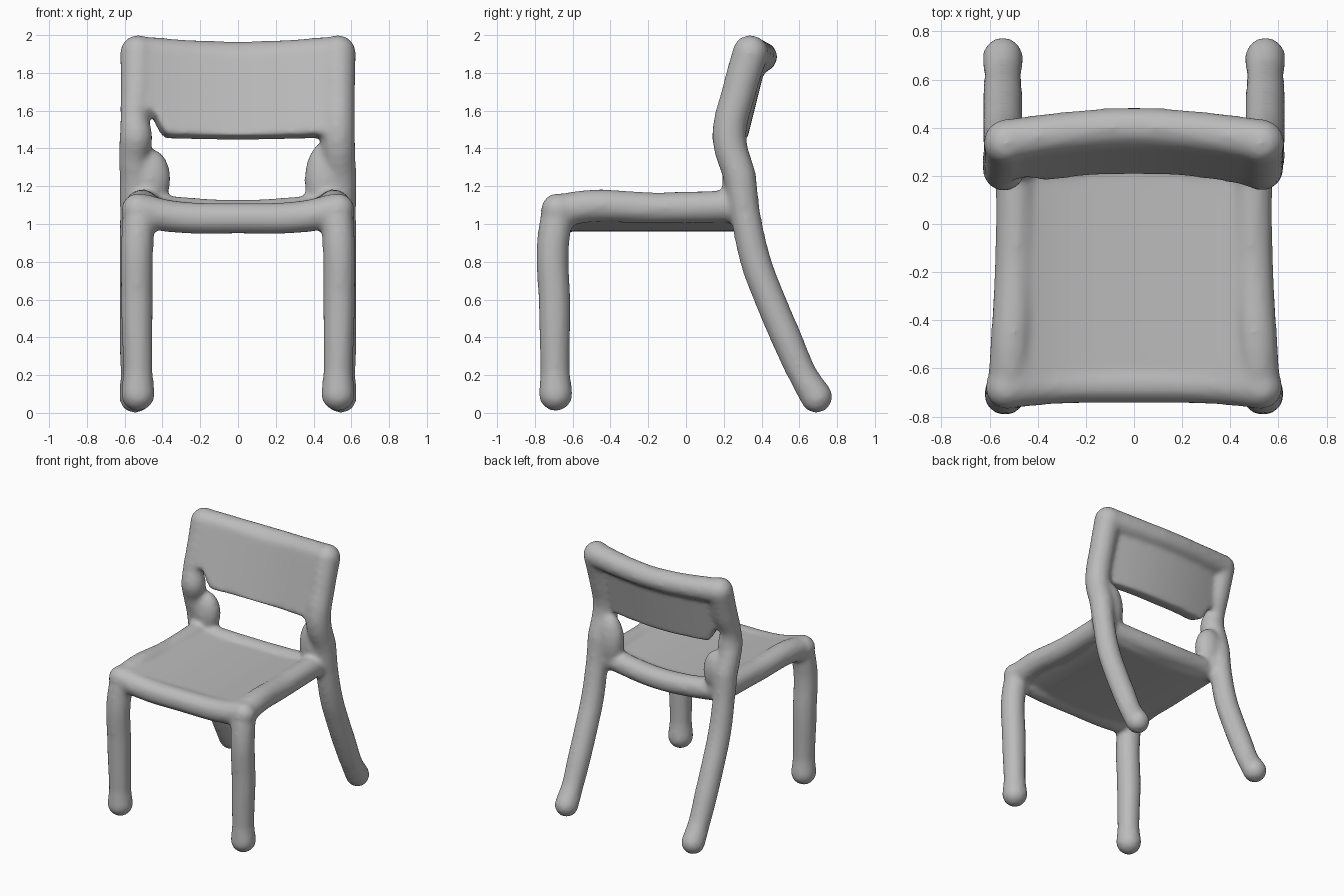
import bpy, bmesh, math
from mathutils import Vector

if "Cube" in bpy.data.objects:
    bpy.data.objects.remove(bpy.data.objects["Cube"], do_unlink=True)

grey = bpy.data.materials.new("plain_grey")
grey.use_nodes = True
GREY = (0.5, 0.5, 0.5, 1)
grey.diffuse_color = GREY
grey.node_tree.nodes["Principled BSDF"].inputs["Base Color"].default_value = GREY

parts = []


def add_object(name, data):
    ob = bpy.data.objects.new(name, data)
    bpy.context.collection.objects.link(ob)
    parts.append(ob)
    return ob


def blob(name, centre, size):
    bm = bmesh.new()
    bmesh.ops.create_uvsphere(bm, u_segments=16, v_segments=10, radius=1)
    bmesh.ops.scale(bm, vec=Vector(size), verts=bm.verts)
    bmesh.ops.translate(bm, vec=Vector(centre), verts=bm.verts)
    me = bpy.data.meshes.new(name)
    bm.to_mesh(me)
    bm.free()
    return add_object(name, me)


def tube(name, points):
    """Round bar through (x, y, z, radius) points with rounded ends."""
    cu = bpy.data.curves.new(name, "CURVE")
    cu.dimensions = "3D"
    cu.bevel_depth = 1
    cu.bevel_resolution = 4
    cu.resolution_u = 6
    cu.use_fill_caps = True
    sp = cu.splines.new("BEZIER")
    sp.bezier_points.add(len(points) - 1)
    for bp, (x, y, z, r) in zip(sp.bezier_points, points):
        bp.co = (x, y, z)
        bp.radius = r
        bp.handle_left_type = bp.handle_right_type = "AUTO"
    ob = add_object(name, cu)
    for i, end in enumerate((points[0], points[-1])):
        blob(f"{name}_end_{i}", end[:3], [end[3]] * 3)
    return ob


def panel(name, surface, thickness, n=30):
    """Curved sheet; surface(u, v) is its middle, u and v run -1..1."""
    bm = bmesh.new()
    bmesh.ops.create_grid(bm, x_segments=n, y_segments=n, size=1)
    for v in bm.verts:
        v.co = surface(v.co.x, v.co.y)
    me = bpy.data.meshes.new(name)
    bm.to_mesh(me)
    bm.free()
    ob = add_object(name, me)
    mod = ob.modifiers.new("thickness", "SOLIDIFY")
    mod.thickness = thickness
    mod.offset = 0
    return ob


# Legs, seat side rails and back legs
for side, s in (("left", 1), ("right", -1)):
    tube(f"{side}_front_leg_and_rail", [
        (s * 0.53, -0.69, 0.10, 0.091), (s * 0.53, -0.693, 0.22, 0.079),
        (s * 0.535, -0.695, 0.55, 0.086), (s * 0.53, -0.695, 0.97, 0.088),
        (s * 0.52, -0.665, 1.055, 0.09), (s * 0.515, -0.59, 1.085, 0.089),
        (s * 0.495, -0.15, 1.085, 0.084), (s * 0.49, 0.27, 1.095, 0.086)])
    tube(f"{side}_back_leg", [
        (s * 0.545, 0.69, 0.085, 0.086), (s * 0.545, 0.62, 0.20, 0.078),
        (s * 0.545, 0.53, 0.40, 0.083), (s * 0.545, 0.445, 0.60, 0.083),
        (s * 0.545, 0.37, 0.80, 0.083), (s * 0.545, 0.315, 1.05, 0.08),
        (s * 0.54, 0.285, 1.25, 0.088)])

# Back posts: the left one even, the right one knobbly with a thin neck
tube("left_back_post", [
    (0.54, 0.285, 1.25, 0.088), (0.53, 0.23, 1.46, 0.092),
    (0.53, 0.28, 1.70, 0.092), (0.53, 0.34, 1.905, 0.096)])
tube("right_back_post", [
    (-0.54, 0.285, 1.25, 0.088), (-0.55, 0.25, 1.37, 0.082),
    (-0.54, 0.225, 1.46, 0.09), (-0.548, 0.235, 1.56, 0.076),
    (-0.535, 0.28, 1.70, 0.09), (-0.53, 0.34, 1.905, 0.096)])

# Swollen corners where the posts meet the seat
blob("left_corner_gusset", (0.465, 0.275, 1.23), (0.115, 0.085, 0.21))
blob("right_corner_gusset", (-0.465, 0.275, 1.24), (0.11, 0.085, 0.16))

# Cross rails
tube("front_rail", [
    (-0.53, -0.68, 1.075, 0.089), (-0.35, -0.665, 1.04, 0.086),
    (0, -0.662, 1.03, 0.083), (0.35, -0.665, 1.04, 0.086),
    (0.53, -0.68, 1.075, 0.089)])
tube("back_rail", [
    (-0.49, 0.25, 1.08, 0.08), (0, 0.285, 1.05, 0.08), (0.49, 0.25, 1.08, 0.08)])
tube("top_rail", [
    (-0.53, 0.345, 1.905, 0.092), (-0.25, 0.385, 1.89, 0.085),
    (0, 0.402, 1.885, 0.082), (0.25, 0.385, 1.89, 0.085),
    (0.53, 0.345, 1.905, 0.092)])

# Gently dished seat
panel("seat", lambda u, v: Vector((
    0.5 * u, -0.21 + 0.48 * v, 1.03 + 0.06 * abs(u) ** 3)), 0.14)


# Leaning, bowed backrest with a notch at its lower right corner
def backrest(u, v):
    t = (v + 1) / 2
    low = 1.455 + 0.015 * u * u + 0.13 * min(1, max(0, -u - 0.76) / 0.12)
    z = low + (1.9 - low) * t
    y = 0.265 + 0.11 * (z - 1.46) / 0.44 - 0.065 * u * u
    return Vector((0.52 * u, y, z))


panel("backrest", backrest, 0.12)

# Melt the parts into one continuous skin
graph = bpy.context.evaluated_depsgraph_get()
bm = bmesh.new()
for ob in parts:
    ev = ob.evaluated_get(graph)
    bm.from_mesh(ev.to_mesh())
    ev.to_mesh_clear()
skin = bpy.data.meshes.new("chair")
bm.to_mesh(skin)
bm.free()
for ob in parts:
    bpy.data.objects.remove(ob, do_unlink=True)
chair = bpy.data.objects.new("chair", skin)
bpy.context.collection.objects.link(chair)
skin.materials.append(grey)

melt = chair.modifiers.new("melt", "REMESH")
melt.mode = "VOXEL"
melt.voxel_size = 0.016
melt.use_smooth_shade = True
soften = chair.modifiers.new("soften", "SMOOTH")
soften.factor = 0.5
soften.iterations = 10
